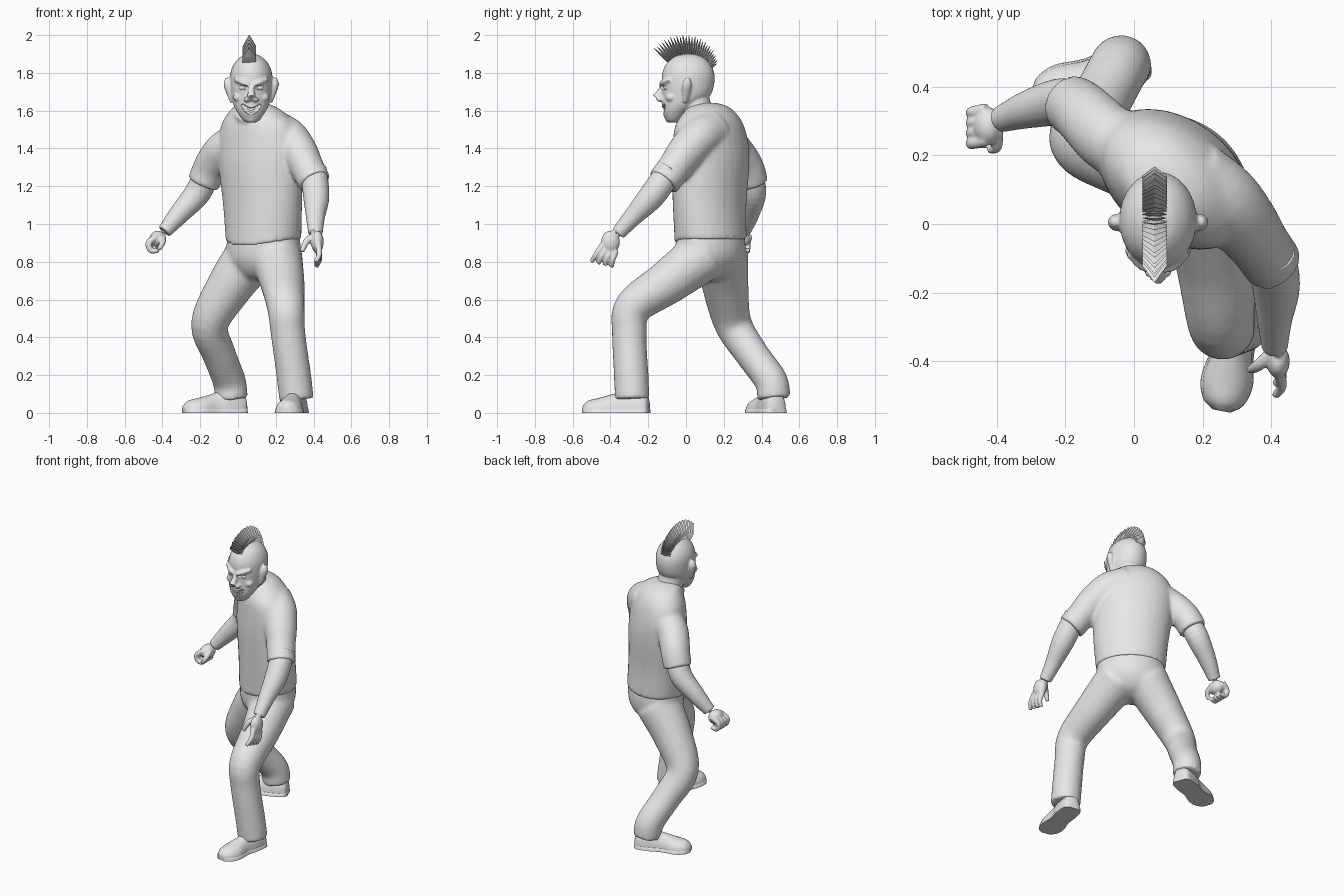
import bpy, bmesh, math
from mathutils import Vector, Matrix

if "Cube" in bpy.data.objects:
    bpy.data.objects.remove(bpy.data.objects["Cube"])

grey = bpy.data.materials.new("plain grey")
grey.use_nodes = True
grey.diffuse_color = (0.8, 0.8, 0.8, 1)
grey.node_tree.nodes["Principled BSDF"].inputs["Base Color"].default_value = (0.8, 0.8, 0.8, 1)

UP = Vector((0, 0, 1))
HX = 0.07          # head centre line
YAW = math.radians(-38)   # twist of the trunk


def refine(pts, n=5):
    """Smooth curve through tuples of any length."""
    first = [2 * a - b for a, b in zip(pts[0], pts[1])]
    last = [2 * a - b for a, b in zip(pts[-1], pts[-2])]
    p = [first, *pts, last]
    out = []
    for quad in zip(p, p[1:], p[2:], p[3:]):
        for i in range(n):
            t = i / n
            out.append([b + t * (c - a) / 2 + t * t * (2 * a - 5 * b + 4 * c - d) / 2
                        + t ** 3 * (3 * b - a - 3 * c + d) / 2 for a, b, c, d in zip(*quad)])
    return out + [list(pts[-1])]


def loft(bm, rings, sides=24, lo=-1, hi=1):
    """Skin a closed body over rings given as centre, side axis, up axis."""
    loops = []
    for c, u, v in rings:
        angles = [math.tau * i / sides for i in range(sides)]
        loops.append([bm.verts.new(c + u * math.cos(a) + v * min(hi, max(lo, math.sin(a)))) for a in angles])
    for a, b in zip(loops, loops[1:]):
        for i in range(sides):
            j = (i + 1) % sides
            bm.faces.new((a[i], a[j], b[j], b[i]))
    bm.faces.new(loops[0])
    bm.faces.new(loops[-1])


def tube(bm, pts, sides=20):
    """Round limb through (x, y, z, radius) points."""
    path = refine(pts)
    c = [Vector(p[:3]) for p in path]
    u = Vector((0.83, 0.55, 0.1))
    rings = []
    for i, p in enumerate(path):
        t = (c[min(i + 1, len(c) - 1)] - c[max(i - 1, 0)]).normalized()
        u = (u - t * u.dot(t)).normalized()
        rings.append((c[i], u * p[3], t.cross(u) * p[3]))
    loft(bm, rings, sides)


def stack(bm, rows, yaw=0.0):
    """Body of level ellipses: (z, x, y, half width, half depth)."""
    u = Vector((math.cos(yaw), math.sin(yaw), 0))
    v = UP.cross(u)
    loft(bm, [(Vector((x, y, z)), u * a, v * b) for z, x, y, a, b in refine(rows)], 32)


def ball(bm, loc, size):
    m = Matrix.Translation(loc) @ Matrix.Diagonal((*size, 1))
    bmesh.ops.create_uvsphere(bm, u_segments=20, v_segments=12, radius=1, matrix=m)


def finish(bm, name, voxel=0, soften=4, smooth=True, cutter=None):
    bmesh.ops.recalc_face_normals(bm, faces=bm.faces)
    me = bpy.data.meshes.new(name)
    bm.to_mesh(me)
    bm.free()
    ob = bpy.data.objects.new(name, me)
    bpy.context.collection.objects.link(ob)
    me.materials.append(grey)
    bpy.ops.object.select_all(action='DESELECT')
    ob.select_set(True)
    bpy.context.view_layer.objects.active = ob
    if voxel:
        mod = ob.modifiers.new("blend", 'REMESH')
        mod.mode, mod.voxel_size = 'VOXEL', voxel
        mod = ob.modifiers.new("soften", 'SMOOTH')
        mod.iterations = soften
    if cutter:
        mod = ob.modifiers.new("cut", 'BOOLEAN')
        mod.operation, mod.object = 'DIFFERENCE', cutter
    for mod in list(ob.modifiers):
        bpy.ops.object.modifier_apply(modifier=mod.name)
    if smooth:
        bpy.ops.object.shade_smooth_by_angle(angle=math.radians(45))
    return ob


# Shirt: trunk with a hem dipping at the front, two sleeves and a collar band
bm = bmesh.new()
stack(bm, [(0.92, .135, .13, .215, .174), (1.1, .13, .125, .23, .17), (1.3, .12, .13, .247, .174),
           (1.42, .115, .13, .25, .165), (1.52, .11, .125, .225, .15), (1.58, .1, .125, .175, .125),
           (1.62, .09, .12, .12, .095), (1.64, .09, .115, .06, .05)], YAW)
for v in bm.verts:
    if v.co.z < 1:
        v.co.z -= .3 * max(0, .13 - .6 * v.co.x - .8 * v.co.y) * (1 - v.co.z) / .08
tube(bm, [(.17, .13, 1.49, .12), (.26, .07, 1.455, .11), (.325, -.005, 1.375, .1),
          (.365, -.06, 1.3, .09), (.407, -.12, 1.22, .088)])
tube(bm, [(.04, .2, 1.44, .11), (-.065, .245, 1.4, .1), (-.125, .3, 1.335, .094),
          (-.155, .33, 1.28, .09), (-.183, .348, 1.215, .088)])
loop = Matrix.Translation((.086, .068, 1.585)) @ Matrix.Rotation(0.45, 4, 'X')
band = [loop @ Vector((.094 * math.cos(a), .094 * math.sin(a), 0)) for a in
        [math.tau * i / 16 for i in range(17)]]
tube(bm, [(*p, .014) for p in band], 10)
finish(bm, "shirt", 0.01, 10)

# Trousers: hips and two legs
bm = bmesh.new()
stack(bm, [(.98, .135, .13, .2, .155), (.88, .135, .13, .212, .168),
           (.8, .13, .13, .2, .158), (.73, .12, .13, .14, .11), (.7, .11, .13, .07, .05)], YAW)
tube(bm, [(.2, .1, .84, .14), (.235, -.1, .69, .118), (.253, -.28, .56, .1),
          (.265, -.3, .42, .092), (.295, -.29, .2, .092), (.31, -.285, .07, .092)])
tube(bm, [(.07, .19, .83, .142), (-.05, .21, .66, .122), (-.15, .25, .47, .1),
          (-.1, .35, .31, .089), (-.047, .45, .17, .088), (-.035, .465, .075, .088)])
finish(bm, "trousers", 0.01, 14)

# Left arm with an open hand
bm = bmesh.new()
tube(bm, [(.4, -.08, 1.29, .07), (.414, -.18, 1.15, .07), (.41, -.28, 1.04, .051), (.41, -.36, .95, .038)])
ball(bm, (.42, -.4, .905), (.034, .05, .06))
for i in range(4):
    y = -.44 + .023 * i
    tube(bm, [(.425, y, .89 - .01 * i, .017), (.43, y - .035 + .006 * i, .84 - .01 * i, .015),
              (.412, y - .06 + .012 * i, .8 - .009 * i, .012)], 10)
tube(bm, [(.41, -.37, .94, .021), (.365, -.41, .91, .018), (.338, -.425, .855, .013)], 10)
finish(bm, "left_arm", 0.006, 2)

# Right arm with a half closed fist
bm = bmesh.new()
tube(bm, [(-.16, .33, 1.29, .068), (-.21, .355, 1.17, .07), (-.305, .335, 1.06, .056), (-.39, .305, .96, .038)])
ball(bm, (-.425, .285, .92), (.044, .055, .045))
for i in range(4):
    y = .235 + .03 * i
    tube(bm, [(-.43, y + .01, .935, .018), (-.472, y, .9, .018), (-.46, y, .86, .016), (-.42, y, .86, .013)], 10)
tube(bm, [(-.4, .27, .93, .02), (-.4, .225, .9, .016), (-.42, .215, .865, .012)], 10)
finish(bm, "right_arm", 0.006, 2)

# Shoes with soles
LAST = [(0, .028, .05), (.06, .055, .1), (.3, .062, .115), (.5, .058, .09),
        (.75, .072, .065), (.92, .056, .05), (1, .022, .025)]
for name, heel, toe in (("left", (.32, -.195, 0), (.255, -.545, 0)), ("right", (.04, .485, 0), (-.288, .36, 0))):
    heel, run = Vector(heel), Vector(toe) - Vector(heel)
    side = run.normalized().cross(UP)
    rows = refine(LAST, 4)
    bm = bmesh.new()
    loft(bm, [(heel + run * s + UP * .015, side * w, UP * h) for s, w, h in rows], 24, 0)
    finish(bm, name + "_shoe")
    bm = bmesh.new()
    loft(bm, [(heel + run * s, side * (w + .005), UP * .07) for s, w, h in rows], 24, 0, .35)
    finish(bm, name + "_sole")

# Cutter for the grin and the eye sockets
bm = bmesh.new()
tube(bm, [(HX + d, -.128 + 6 * d * d, 1.597 + 14 * d * d, .02 - 4.5 * d * d)
          for d in (-.05, -.025, 0, .025, .05)], 14)
for s in (-1, 1):
    ball(bm, (HX + s * .046, -.134, 1.722), (.03, .025, .015))
cutter = finish(bm, "face_cutter")
cutter.hide_render = True

# Head: skull, neck, brow, nose, cheeks and ears
bm = bmesh.new()
stack(bm, [(1.537, HX, -.07, .022, .022), (1.55, HX, -.066, .045, .04), (1.59, HX, -.053, .073, .072),
           (1.63, HX, -.028, .093, .1), (1.68, HX, 0, .106, .128), (1.74, HX, .01, .112, .139),
           (1.8, HX, .012, .11, .137), (1.85, HX, .012, .09, .115), (1.885, HX, .012, .055, .075),
           (1.9, HX, .012, .02, .03)])
tube(bm, [(.1, .11, 1.5, .085), (.08, .06, 1.6, .082), (HX, .04, 1.68, .08)])
tube(bm, [(HX, -.12, 1.735, .014), (HX, -.137, 1.7, .017), (HX, -.155, 1.668, .025)], 12)
ball(bm, (HX, -.09, 1.556), (.028, .02, .02))
for s in (-1, 1):
    ball(bm, (HX + s * .022, -.137, 1.66), (.018, .02, .014))
    ball(bm, (HX + s * .06, -.078, 1.67), (.036, .03, .026))
    tube(bm, [(HX + s * .012, -.132, 1.735, .012), (HX + s * .045, -.122, 1.75, .014),
              (HX + s * .085, -.085, 1.765, .012)], 12)
    tube(bm, [(HX + s * .1, -.005, 1.645, .012), (HX + s * .11, .0, 1.69, .02),
              (HX + s * .122, .005, 1.74, .025), (HX + s * .126, .008, 1.775, .012)], 12)
finish(bm, "head", 0.006, 3, cutter=cutter)
bpy.data.objects.remove(cutter)

# Eyes
for s, name in ((-1, "right_eye"), (1, "left_eye")):
    bm = bmesh.new()
    ball(bm, (HX + s * .046, -.101, 1.721), (.02, .017, .016))
    finish(bm, name)

# Teeth in two curved rows
bm = bmesh.new()
for i in range(-3, 4):
    d = .013 * i
    for row in (-1, 1):
        m = Matrix.Translation((HX + d, -.111 + 6 * d * d, 1.597 + 14 * d * d + row * .011))
        bmesh.ops.create_cube(bm, size=1, matrix=m @ Matrix.Diagonal((.011, .014, .014, 1)))
finish(bm, "teeth", smooth=False)

# Mohawk: a fan of pointed blades over the crown
bm = bmesh.new()
BLADES = 28
for k in range(BLADES):
    t = k / (BLADES - 1)
    a = math.radians(138 - 106 * t)
    out = Vector((0, math.cos(a), math.sin(a)))
    along = Vector((0, -out.z, out.y))
    tip = .255 - .08 * t * t - .006 * (k % 2)
    mid = .11 + (tip - .11) * .55
    root = Vector((HX - .01, .02, 1.76))
    side = Vector((.036, 0, 0))
    loft(bm, [(root + out * r, side * w, along * th) for r, w, th in
              ((.1, .95, .008), (mid, 1, .008), (tip, .05, .001))], 4)
finish(bm, "mohawk", smooth=False)
